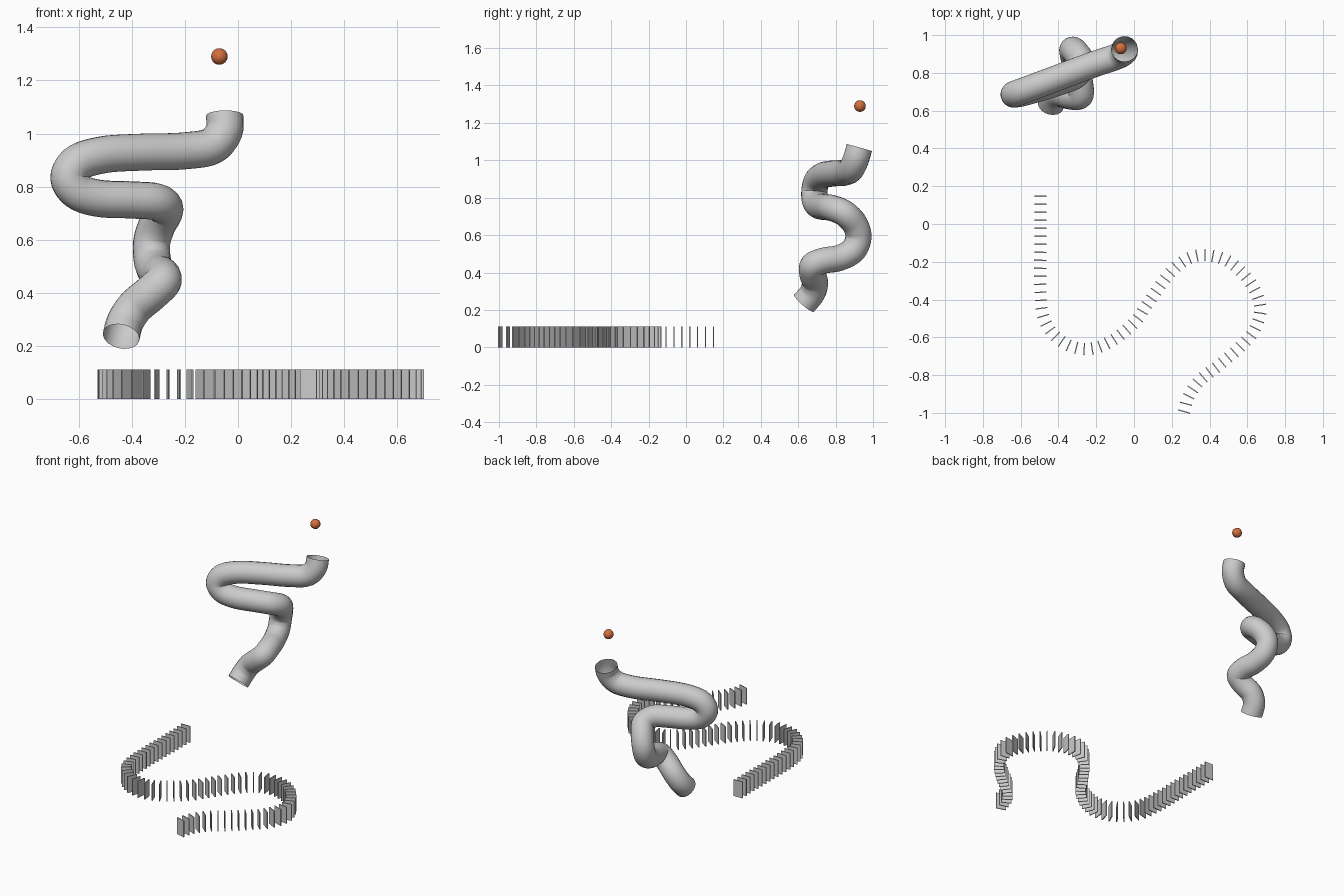
import bpy, math
from mathutils import Vector

if "Cube" in bpy.data.objects:
    bpy.data.objects.remove(bpy.data.objects["Cube"])


def smooth_path(points, steps=16):
    """Centripetal Catmull-Rom samples through the points."""
    p = [Vector(q) for q in points]
    p = [2 * p[0] - p[1]] + p + [2 * p[-1] - p[-2]]
    out = []
    for a, b, c, d in zip(p, p[1:], p[2:], p[3:]):
        t1 = (b - a).length ** 0.5
        t2 = t1 + (c - b).length ** 0.5
        t3 = t2 + (d - c).length ** 0.5
        for i in range(steps):
            t = t1 + (t2 - t1) * i / steps
            a1 = a.lerp(b, t / t1)
            a2 = b.lerp(c, (t - t1) / (t2 - t1))
            a3 = c.lerp(d, (t - t2) / (t3 - t2))
            b1 = a1.lerp(a2, t / t2)
            b2 = a2.lerp(a3, (t - t1) / (t3 - t1))
            out.append(b1.lerp(b2, (t - t1) / (t2 - t1)))
    out.append(p[-2])
    return out


# Winding open tube
tube_path = smooth_path([
    (-0.05, 0.927, 1.068), (-0.052, 0.91, 1.01), (-0.095, 0.885, 0.955),
    (-0.20, 0.85, 0.935), (-0.36, 0.79, 0.93), (-0.52, 0.73, 0.918),
    (-0.61, 0.697, 0.885), (-0.637, 0.686, 0.833), (-0.605, 0.69, 0.783),
    (-0.53, 0.71, 0.757), (-0.40, 0.75, 0.75), (-0.305, 0.79, 0.742),
    (-0.275, 0.85, 0.715), (-0.305, 0.905, 0.655), (-0.325, 0.922, 0.59),
    (-0.322, 0.895, 0.52), (-0.305, 0.82, 0.478), (-0.285, 0.735, 0.463),
    (-0.285, 0.68, 0.44), (-0.33, 0.675, 0.397), (-0.39, 0.69, 0.345),
    (-0.425, 0.675, 0.29), (-0.44, 0.631, 0.236)], 5)
cu = bpy.data.curves.new("tube", 'CURVE')
cu.dimensions = '3D'
cu.bevel_depth = 0.07
cu.bevel_resolution = 8
spline = cu.splines.new('POLY')
spline.points.add(len(tube_path) - 1)
for pt, co in zip(spline.points, tube_path):
    pt.co = (*co, 1)
spline.use_smooth = True
tube = bpy.data.objects.new("tube", cu)
bpy.context.collection.objects.link(tube)

# Ball above the tube mouth
bpy.ops.mesh.primitive_uv_sphere_add(segments=32, ring_count=16, radius=0.031,
                                     location=(-0.07, 0.93, 1.29))
ball = bpy.context.object
ball.name = "ball"
bpy.ops.object.shade_smooth()
mat = bpy.data.materials.new("orange")
mat.diffuse_color = (0.65, 0.16, 0.05, 1)
mat.use_nodes = True
mat.node_tree.nodes["Principled BSDF"].inputs["Base Color"].default_value = mat.diffuse_color
ball.data.materials.append(mat)

# Row of dominoes spaced evenly along a winding line
row = smooth_path([
    (-0.495, 0.147), (-0.495, -0.1), (-0.495, -0.36), (-0.48, -0.49),
    (-0.43, -0.58), (-0.345, -0.643), (-0.235, -0.662), (-0.12, -0.62),
    (0.013, -0.51), (0.066, -0.43), (0.2, -0.25), (0.28, -0.186),
    (0.37, -0.164), (0.484, -0.19), (0.585, -0.27), (0.653, -0.38),
    (0.669, -0.465), (0.632, -0.57), (0.563, -0.65), (0.447, -0.75),
    (0.347, -0.83), (0.288, -0.915), (0.265, -0.993)])
lengths = [(b - a).length for a, b in zip(row, row[1:])]
count = round(sum(lengths) / 0.0425)
gap = sum(lengths) / count
W, T, H = 0.065, 0.006, 0.112

bpy.ops.mesh.primitive_cube_add(size=1)
first = bpy.context.object
domino_mesh = first.data
for v in domino_mesh.vertices:
    v.co = (v.co.x * T, v.co.y * W, (v.co.z + 0.5) * H)
bpy.data.objects.remove(first)

seg, start = 0, 0.0
for i in range(count + 1):
    s = i * gap
    while seg < len(lengths) - 1 and start + lengths[seg] < s:
        start += lengths[seg]
        seg += 1
    a, b = row[seg], row[seg + 1]
    pos = a.lerp(b, (s - start) / lengths[seg])
    d = bpy.data.objects.new("domino_%02d" % (i + 1), domino_mesh)
    d.location = (pos.x, pos.y, 0)
    d.rotation_euler.z = math.atan2(b.y - a.y, b.x - a.x)
    bpy.context.collection.objects.link(d)
